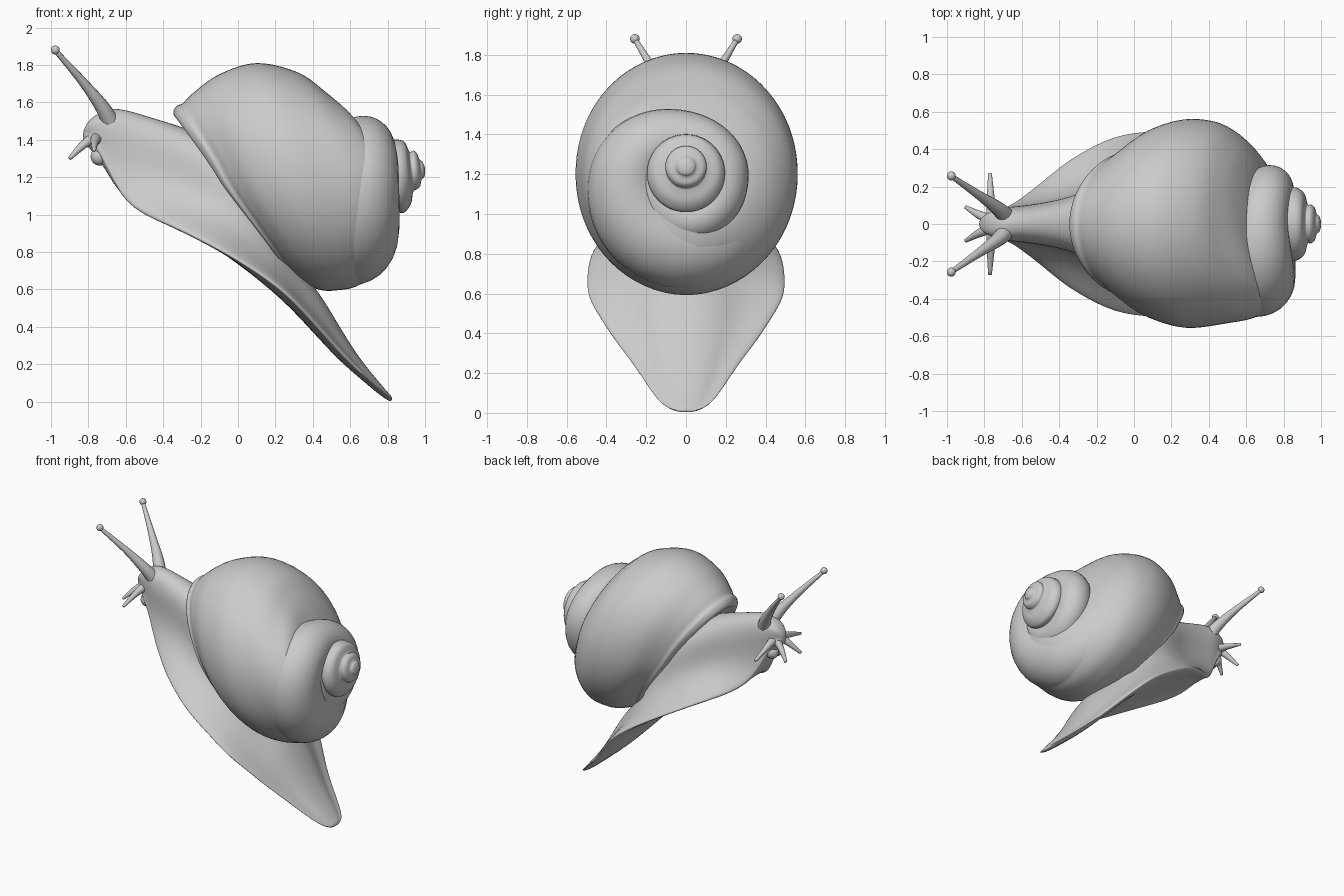
import bpy, bmesh, math
from mathutils import Vector

if "Cube" in bpy.data.objects:
    bpy.data.objects.remove(bpy.data.objects["Cube"])


def spline(pts, n, closed=False):
    """Catmull-Rom resampling of points of any dimension."""
    p = [Vector(q) for q in pts]
    m = len(p)
    get = (lambda i: p[i % m]) if closed else (lambda i: p[max(0, min(m - 1, i))])
    out = []
    for i in range(m if closed else m - 1):
        a, b, c, d = (get(i + k) for k in (-1, 0, 1, 2))
        for k in range(n):
            t = k / n
            out.append(0.5 * (2 * b + (c - a) * t + (2 * a - 5 * b + 4 * c - d) * t * t
                              + (3 * b - a - 3 * c + d) * t ** 3))
    if not closed:
        out.append(p[-1].copy())
    return out


def loft(name, rings, subdiv=0):
    """Skin a list of closed rings and cap both ends."""
    bm = bmesh.new()
    vs = [[bm.verts.new(v) for v in r] for r in rings]
    n = len(vs[0])
    for a, b in zip(vs, vs[1:]):
        for i in range(n):
            bm.faces.new((a[i], a[(i + 1) % n], b[(i + 1) % n], b[i]))
    bm.faces.new(vs[0])
    bm.faces.new(vs[-1])
    bmesh.ops.recalc_face_normals(bm, faces=bm.faces)
    for f in bm.faces:
        f.smooth = True
    me = bpy.data.meshes.new(name)
    bm.to_mesh(me)
    bm.free()
    ob = bpy.data.objects.new(name, me)
    bpy.context.collection.objects.link(ob)
    if subdiv:
        s = ob.modifiers.new("smooth", 'SUBSURF')
        s.levels = s.render_levels = subdiv
    return ob


def tube(name, pts, seg=14):
    """Tapered tube through (x, y, z, radius) points."""
    p = spline(pts, 6)
    axis = (p[-1].xyz - p[0].xyz).normalized()
    u = axis.orthogonal().normalized()
    v = axis.cross(u)
    loft(name, [[q.xyz + q.w * (u * math.cos(a) + v * math.sin(a))
                 for a in (2 * math.pi * i / seg for i in range(seg))] for q in p])


def ball(name, loc, r, scale=(1, 1, 1)):
    bpy.ops.mesh.primitive_uv_sphere_add(segments=20, ring_count=12, radius=r, location=loc)
    ob = bpy.context.object
    ob.name, ob.scale = name, scale
    bpy.ops.object.shade_smooth()


AXIS_Z = 1.2

# Shell body whorl: (x, radius) profiles on the +y, top, -y and bottom sides, lip to suture
profiles = [
    [(-.11, .34), (-.01, .42), (.11, .51), (.28, .56), (.45, .54), (.58, .45), (.66, .33), (.70, .2)],
    [(-.345, .35), (-.24, .45), (-.10, .55), (.10, .61), (.32, .56), (.46, .46), (.55, .37), (.62, .27)],
    [(-.11, .34), (-.02, .42), (.09, .50), (.28, .555), (.50, .53), (.65, .495), (.77, .41), (.80, .2)],
    [(.27, .50), (.36, .575), (.45, .605), (.53, .605), (.63, .585), (.74, .51), (.83, .38), (.85, .2)],
]
full = []
for p in profiles:
    x, r = p[0]
    lip = [(x + .16, r * .4), (x + .06, r - .07), (x + .01, r - .03), (x, r),
           (x + .02, r + .033), (x + .05, r + .045)]
    full.append(spline(lip + p[1:], 5))
rings = []
for j in range(len(full[0])):
    ring = spline([full[k][j] for k in range(4)], 18, closed=True)
    rings.append([(q[0], q[1] * math.cos(2 * math.pi * i / 72),
                   AXIS_Z + q[1] * math.sin(2 * math.pi * i / 72)) for i, q in enumerate(ring)])
loft("shell_body_whorl", rings)

# Second whorl: spiral keys every quarter turn (x, coil radius, tube radius)
keys = [(.45, .28, .20), (.60, .34, .24), (.66, .29, .20), (.675, .17, .15),
        (.725, .19, .125), (.755, .23, .105), (.75, .15, .10)]
rings = []
for i, (x, rc, a) in enumerate(spline(keys, 16)):
    th = -i / 16 * math.pi / 2
    ring = []
    for k in range(28):
        b = 2 * math.pi * k / 28
        r = rc + a * math.cos(b)
        ring.append((x + a * math.sin(b), r * math.cos(th), AXIS_Z + r * math.sin(th)))
    rings.append(ring)
loft("shell_second_whorl", rings)

# Spire tip: nearly concentric whorls turned from one profile, leaning slightly
tip = [(.72, .12), (.80, .17), (.835, .193), (.875, .193), (.908, .165), (.922, .12), (.930, .103),
       (.948, .103), (.965, .088), (.973, .062), (.980, .05), (.990, .042), (.998, .022), (1.0, .003)]
rings = []
for x, r in spline(tip, 4):
    zc = 1.205 + .035 * max(0, min(1, (x - .87) / .08))
    rings.append([(x - .1 * r * math.sin(a), r * math.cos(a), zc + r * math.sin(a))
                  for a in (2 * math.pi * k / 40 for k in range(40))])
loft("shell_spire_tip", rings)

# Head, neck and foot: (x, foot half width, hump half width, bottom z, edge z, top z)
stations = [(-.83, .02, .02, 1.39, 1.42, 1.45), (-.79, .06, .06, 1.35, 1.42, 1.52),
            (-.72, .08, .085, 1.26, 1.30, 1.56), (-.67, .095, .095, 1.17, 1.19, 1.575),
            (-.60, .14, .10, 1.08, 1.07, 1.57), (-.50, .225, .115, 1.03, 1.00, 1.54),
            (-.40, .305, .135, .985, .955, 1.51), (-.30, .385, .165, .93, .91, 1.48),
            (-.10, .485, .25, .81, .81, 1.40), (.10, .515, .27, .66, .69, 1.10),
            (.25, .505, .25, .53, .58, .83), (.35, .45, .22, .425, .48, .69),
            (.45, .37, .20, .315, .37, .565), (.55, .28, .16, .21, .255, .39),
            (.65, .215, .12, .125, .16, .23), (.75, .15, .09, .04, .07, .11),
            (.80, .105, .06, .005, .03, .05), (.825, .05, .03, .0, .012, .025)]
rings = []
for i, (x, w, h, zb, ze, zt) in enumerate(stations):
    d = zt - ze
    neck = max(0, min(1, (.25 - x) / .4))          # pinched skirt under the neck, plain tail
    if -.6 <= x <= .5:
        w *= 1 + .012 * (-1) ** i                  # gently wavy foot edge
    half = [(.55 * w, zb + .1 * (ze - zb)), (.88 * w, ze - max(.006, .3 * (ze - zb))), (w, ze),
            (.95 * w, ze + min(.03, .2 * d)),
            ((.5 - .15 * neck) * w + (.4 + .15 * neck) * h, ze + .24 * d),
            (h * (1 - .06 * neck), ze + (.55 - .1 * neck) * d),
            (h * (.8 + .2 * neck), ze + .74 * d), (h * (.45 + .25 * neck), ze + .94 * d)]
    sec = [(0, zb)] + half + [(0, zt)] + [(-y, z) for y, z in reversed(half)]
    rings.append([(x, y, z) for y, z in sec])
loft("body_and_foot", rings, 2)

# Eye stalks, feelers and lips, mirrored in y
for s, side in ((1, "left"), (-1, "right")):
    tube("eye_stalk_" + side, [(-.675, .03 * s, 1.48, .05), (-.73, .085 * s, 1.58, .038),
                               (-.83, .155 * s, 1.71, .024), (-.975, .255 * s, 1.875, .013)])
    ball("eye_" + side, (-.977, .257 * s, 1.88), .024)
    tube("front_feeler_" + side, [(-.76, .02 * s, 1.42, .03), (-.83, .05 * s, 1.37, .022),
                                  (-.90, .09 * s, 1.30, .010)])
    tube("side_feeler_" + side, [(-.755, .02 * s, 1.41, .035), (-.765, .12 * s, 1.39, .023),
                                 (-.77, .27 * s, 1.345, .010)])
    ball("lip_" + side, (-.74, .028 * s, 1.31), .048, (1, .9, 1))
